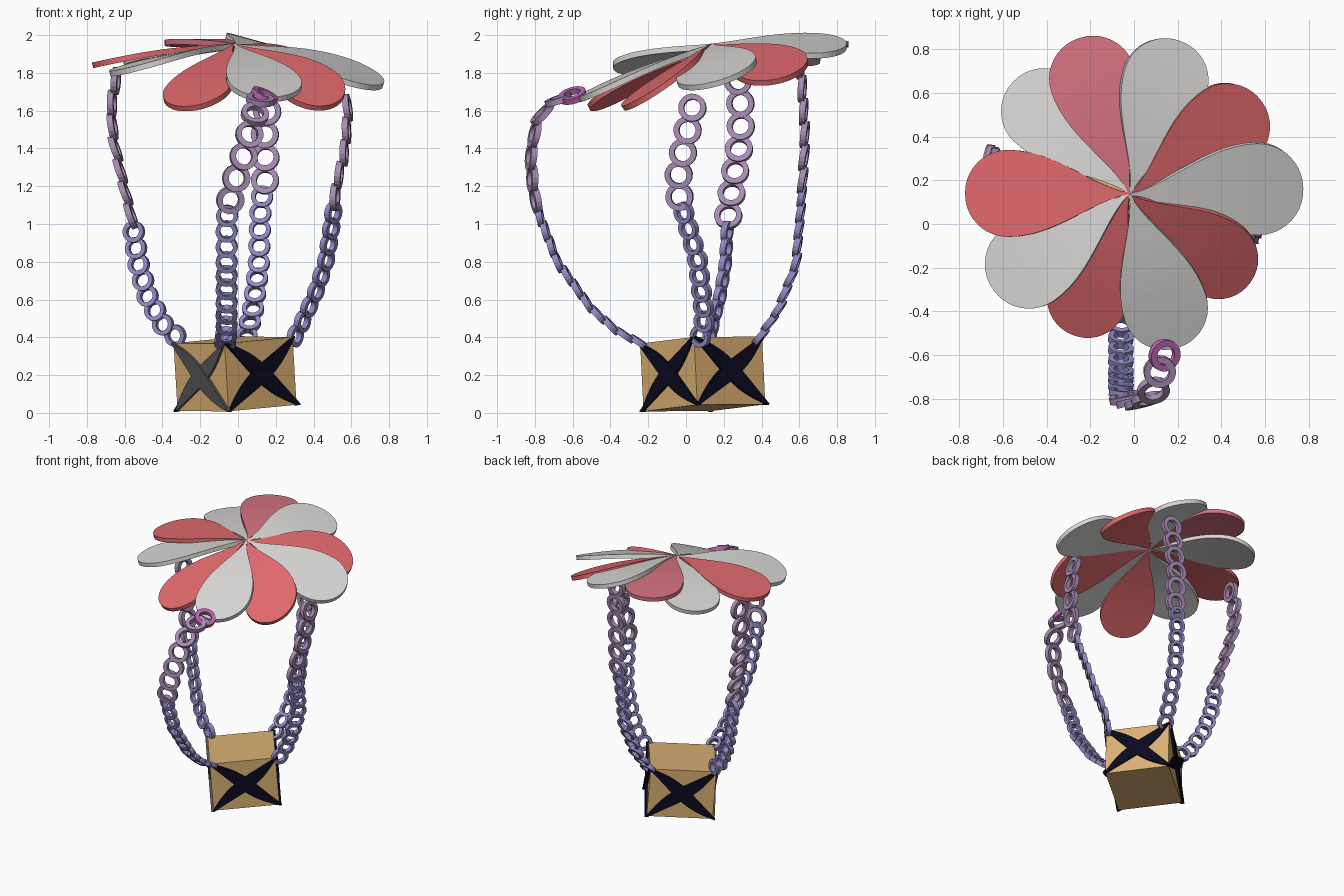
import bpy, bmesh, math
from mathutils import Vector, Matrix

if "Cube" in bpy.data.objects:
    bpy.data.objects.remove(bpy.data.objects["Cube"])

V = Vector
UP = V((0, 0, 1))


def material(name, rgb):
    m = bpy.data.materials.new(name)
    m.diffuse_color = (*rgb, 1)
    m.use_nodes = True
    m.node_tree.nodes["Principled BSDF"].inputs["Base Color"].default_value = m.diffuse_color
    return m


RED = material("canopy red", (0.74, 0.14, 0.15))
PINK = material("canopy pink red", (0.66, 0.17, 0.22))
WHITE = material("canopy white", (0.69, 0.68, 0.67))
TAN = material("crate tan", (0.70, 0.43, 0.17))
NAVY = material("strap navy black", (0.003, 0.003, 0.014))
GREY = material("strap dark grey", (0.085, 0.085, 0.085))
BLUE = material("chain slate blue", (0.28, 0.25, 0.55))
MAUVE = material("chain mauve", (0.39, 0.26, 0.45))
MAGENTA = material("chain magenta", (0.50, 0.13, 0.45))


def finish(name, bm, mats):
    bmesh.ops.recalc_face_normals(bm, faces=bm.faces)
    me = bpy.data.meshes.new(name)
    bm.to_mesh(me)
    bm.free()
    for m in mats:
        me.materials.append(m)
    ob = bpy.data.objects.new(name, me)
    bpy.context.collection.objects.link(ob)
    return ob


def strip(name, rows, mat, thick):
    """Thick sheet running through pairs of edge points."""
    bm = bmesh.new()
    vs = [[bm.verts.new(p) for p in row] for row in rows]
    for a, b in zip(vs, vs[1:]):
        bm.faces.new((a[0], a[1], b[1], b[0]))
    ob = finish(name, bm, [mat])
    mod = ob.modifiers.new("thickness", 'SOLIDIFY')
    mod.thickness = thick
    mod.offset = 0
    return ob


# Canopy: ten teardrop petals (tip position, height gained across the width)
APEX = V((-0.02, 0.14, 1.94))
PETALS = [
    ((-0.25, 0.85, 1.95), 0.00), ((-0.55, 0.65, 1.85), -0.02),
    ((-0.77, 0.14, 1.84), 0.00), ((-0.64, -0.30, 1.80), 0.04),
    ((-0.28, -0.50, 1.61), 0.00), ((0.20, -0.56, 1.66), 0.03),
    ((0.53, -0.26, 1.64), 0.16), ((0.77, 0.17, 1.745), 0.11),
    ((0.58, 0.56, 1.78), 0.14), ((0.20, 0.84, 1.925), 0.10),
]


def petal(i, tip, roll):
    axis = V(tip) - APEX
    flat = V((axis.x, axis.y, 0))
    side = UP.cross(flat.normalized())
    R = 0.26 * flat.length
    prof = [(0.74 * k / 12, R * math.sin(math.pi / 2 * k / 12) ** 1.5 + 0.004)
            for k in range(12)]
    prof += [(0.74 + 0.26 * math.sin(a), R * math.cos(a) + 0.004)
             for a in (math.pi / 2 * k / 10 for k in range(11))]
    rows = []
    for t, w in prof:
        c = APEX + axis * t + UP * 0.02 * math.sin(math.pi * t)
        rows.append([c + side * s * w + UP * roll * s * w / 0.38 for s in (-1, 1)])
    mat = PINK if i == 0 else RED if i % 2 == 0 else WHITE
    strip(f"canopy_petal_{i}", rows, mat, 0.03)


for i, (tip, roll) in enumerate(PETALS):
    petal(i, tip, roll)

# Crate: slightly tilted box spanned by three edges from its front bottom corner
O = V((-0.05, -0.225, 0.008))
U, S = V((0.36, 0.285, 0.035)), V((-0.27, 0.36, 0.002))
H = U.cross(S).normalized() * 0.36
bm = bmesh.new()
M = Matrix((U, S, H)).transposed().to_4x4()
M.translation = O + (U + S + H) / 2
bmesh.ops.create_cube(bm, size=1, matrix=M)
finish("crate", bm, [TAN])


# Crossed straps: two leaf-shaped blades on each crate side
def blade(name, p, q, normal, mat, bend):
    d = q - p
    side = normal.cross(d).normalized()
    rows = []
    for k in range(13):
        t = k / 12
        b = math.sin(math.pi * t)
        c = p + d * t + side * bend * math.sin(2 * math.pi * t)
        rows.append([c + side * s * (0.042 * b + 0.004) for s in (-1, 1)])
    strip(name, rows, mat, 0.028)


SIDES = [("front_right", O, U, NAVY), ("front_left", O + S, -S, GREY),
         ("back_right", O + U, S, NAVY), ("back_left", O + U + S, -U, NAVY)]
for name, o, e, mat in SIDES:
    n = e.cross(H).normalized()
    blade(f"strap_{name}_rising", o, o + e + H, n, mat, 0.008)
    blade(f"strap_{name}_falling", o + H + n * 0.002, o + e * 1.03 + n * 0.002, n, mat, 0.008)


# Chains: flat rings strung along a path
def ring(bm, c, tangent, side, r, mat):
    side = (side - tangent * side.dot(tangent)).normalized()
    n = tangent.cross(side)
    tangent = (tangent + n * 0.12).normalized()      # links lie like shingles
    n = tangent.cross(side)
    N = 20
    loops = []
    for k in range(N):
        a = 2 * math.pi * k / N
        d = tangent * math.cos(a) + side * math.sin(a)
        loops.append([bm.verts.new(c + d * rr + n * h) for rr, h in
                      ((r, -0.016), (r, 0.016), (r * 0.6, 0.016), (r * 0.6, -0.016))])
    for k in range(N):
        a, b = loops[k], loops[(k + 1) % N]
        for j in range(4):
            f = bm.faces.new((a[j], a[(j + 1) % 4], b[(j + 1) % 4], b[j]))
            f.material_index = mat


def chain(name, pts, low_side, high_side, switch, end_link=None):
    pts = [V(p) for p in pts]
    lens = [(b - a).length for a, b in zip(pts, pts[1:])]
    total = sum(lens)

    def at(s):
        for a, b, l in zip(pts, pts[1:], lens):
            if s <= l:
                break
            s -= l
        return a.lerp(b, min(s / l, 1))

    def tangent(s):
        return (at(min(s + 0.05, total)) - at(max(s - 0.05, 0))).normalized()

    bm = bmesh.new()
    s = 0.03
    while s <= total - (0.08 if end_link else 0):
        high = at(s).z > switch
        ring(bm, at(s), tangent(s), V(high_side if high else low_side),
             0.074 if high else 0.058, int(high))
        s += 0.122 if high else 0.088
    if end_link:
        ring(bm, pts[-1], tangent(total), V(end_link), 0.074, 2)
    finish(name, bm, [BLUE, MAUVE, MAGENTA])


X, Y = (1, -0.12, 0), (0.15, 1, 0)
chain("chain_front", [(-0.07, -0.22, 0.36), (-0.06, -0.36, 0.43), (-0.06, -0.50, 0.55),
      (-0.06, -0.68, 0.80), (-0.06, -0.77, 1.03), (-0.03, -0.81, 1.18), (0.03, -0.82, 1.36),
      (0.08, -0.79, 1.55), (0.11, -0.70, 1.65), (0.14, -0.60, 1.68)],
      X, (1, 0.2, 0), 1.10, (0.9, 0, -0.4))
chain("chain_back", [(0.04, 0.38, 0.38), (0.08, 0.49, 0.55), (0.11, 0.58, 0.78),
      (0.12, 0.61, 1.10), (0.15, 0.62, 1.27), (0.14, 0.63, 1.45), (0.16, 0.62, 1.65),
      (0.17, 0.60, 1.93)], X, X, 1.19)
chain("chain_left", [(-0.31, 0.12, 0.39), (-0.40, 0.14, 0.47), (-0.48, 0.18, 0.62),
      (-0.53, 0.21, 0.80), (-0.56, 0.22, 1.02), (-0.61, 0.25, 1.22), (-0.66, 0.29, 1.45),
      (-0.67, 0.29, 1.62), (-0.64, 0.27, 1.80)], (1, -0.35, 0), Y, 1.03)
chain("chain_right", [(0.29, 0.07, 0.38), (0.35, 0.10, 0.50), (0.42, 0.08, 0.66),
      (0.47, 0.06, 0.82), (0.50, 0.00, 1.02), (0.52, -0.05, 1.20), (0.56, -0.02, 1.36),
      (0.58, 0.02, 1.55), (0.58, 0.05, 1.69)], (0.6, 0.8, 0), Y, 1.14)
